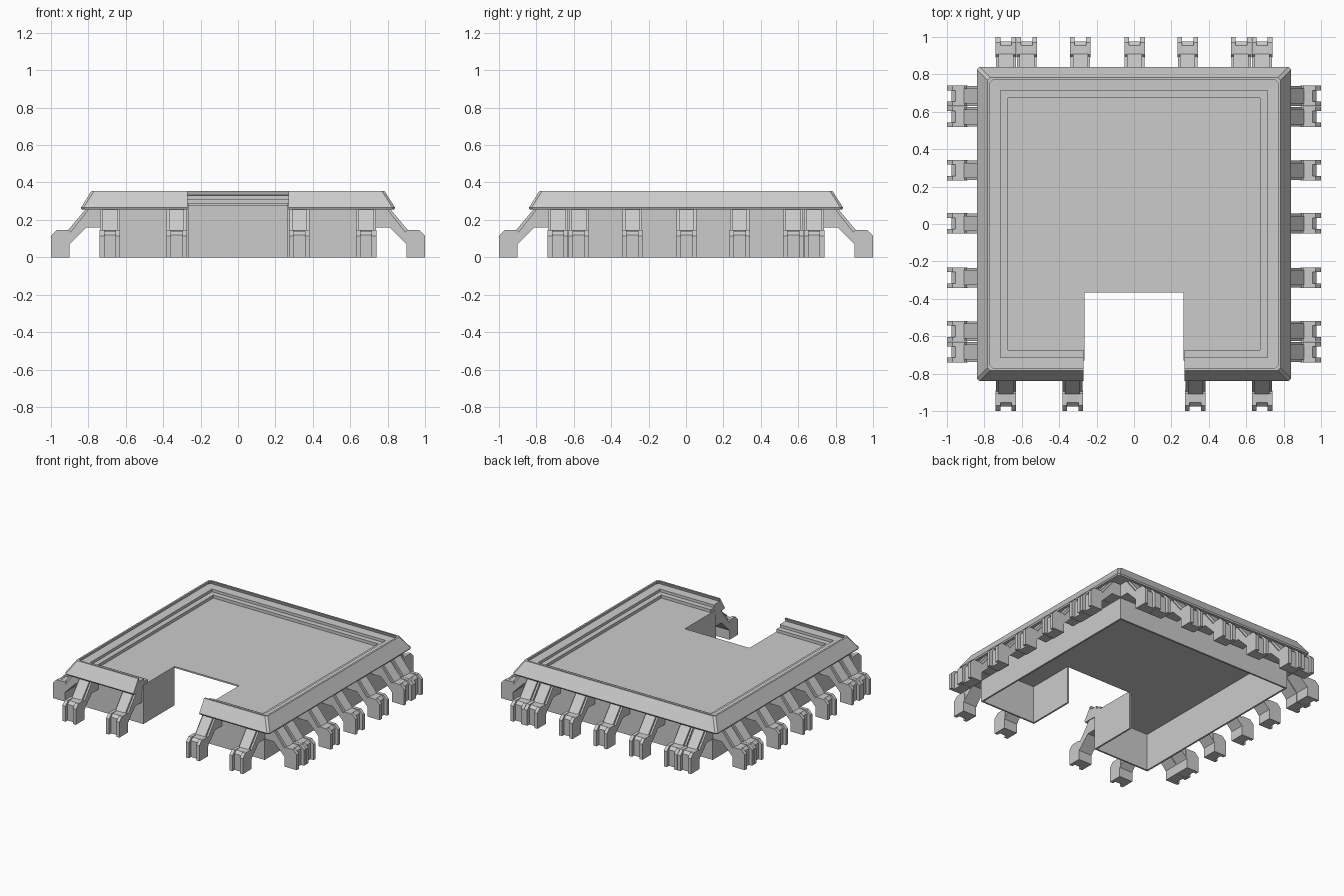
import bpy, bmesh
from math import radians

if "Cube" in bpy.data.objects:
    bpy.data.objects.remove(bpy.data.objects["Cube"])


def finish(bm, name):
    bmesh.ops.recalc_face_normals(bm, faces=bm.faces)
    mesh = bpy.data.meshes.new(name)
    bm.to_mesh(mesh)
    bm.free()
    return mesh


def add(name, mesh):
    ob = bpy.data.objects.new(name, mesh)
    bpy.context.collection.objects.link(ob)
    return ob


def skin(bm, rings):
    """Join successive closed rings of points with quads and cap both ends."""
    vs = [[bm.verts.new(p) for p in r] for r in rings]
    n = len(rings[0])
    for a, b in zip(vs, vs[1:]):
        for j in range(n):
            k = (j + 1) % n
            bm.faces.new((a[j], a[k], b[k], b[j]))
    bm.faces.new(vs[0])
    bm.faces.new(vs[-1])


def u_outline(w, notch, depth):
    """Square outline with a notch in the front edge, starting inside the notch."""
    return [(-notch, depth), (-notch, -w), (-w, -w), (-w, w),
            (w, w), (w, -w), (notch, -w), (notch, depth)]


# Thin skirt walls, open at the back of the notch
outer = u_outline(0.73, 0.265, -0.365)
inner = u_outline(0.717, 0.278, -0.365)
bm = bmesh.new()
skin(bm, [[(*o, 0), (*o, 0.28), (*i, 0.28), (*i, 0)] for o, i in zip(outer, inner)])
add("skirt_wall", finish(bm, "skirt_wall"))

# Deck plate
bm = bmesh.new()
skin(bm, [[(x, y, z) for x, y in outer] for z in (0.277, 0.288)])
add("deck", finish(bm, "deck"))

# Stepped rim swept around the deck, open at the notch
rim_profile = [(0.675, 0.28), (0.725, 0.275), (0.73, 0.255), (0.835, 0.255),
               (0.84, 0.265), (0.783, 0.355), (0.77, 0.355), (0.778, 0.332),
               (0.713, 0.33), (0.713, 0.31), (0.675, 0.31)]


def corner(d):
    return d - (0.014 if d > 0.76 else 0.001)


stations = [
    lambda d: (-0.27, -d), lambda d: (-corner(d), -d), lambda d: (-d, -corner(d)),
    lambda d: (-d, corner(d)), lambda d: (-corner(d), d), lambda d: (corner(d), d),
    lambda d: (d, corner(d)), lambda d: (d, -corner(d)), lambda d: (corner(d), -d),
    lambda d: (0.27, -d)]
bm = bmesh.new()
skin(bm, [[(*s(d), z) for d, z in rim_profile] for s in stations])
add("rim", finish(bm, "rim"))

# One buttress leg: wide web, raised arm and two foot cheeks
web = [(0.72, 0.256), (0.80, 0.256), (0.895, 0.135), (0.91, 0.135), (0.91, 0.06),
       (0.90, 0.07), (0.81, 0.16), (0.72, 0.16)]
arm = [(0.72, 0.257), (0.815, 0.257), (0.91, 0.143), (0.955, 0.14), (0.975, 0.12),
       (0.975, 0), (0.90, 0), (0.90, 0.07), (0.81, 0.16), (0.72, 0.16)]
cheek = [(0.90, 0), (1.0, 0), (1.0, 0.115), (0.97, 0.145), (0.905, 0.145),
         (0.89, 0.13), (0.89, 0.08), (0.90, 0.07)]
bm = bmesh.new()
for profile, y0, y1 in [(web, -0.053, 0.053), (arm, -0.04, 0.04),
                        (cheek, -0.055, -0.03), (cheek, 0.03, 0.055)]:
    skin(bm, [[(d, y, z) for d, z in profile] for y in (y0, y1)])
leg_mesh = finish(bm, "leg")

# Legs around all four sides
full = [-0.685, -0.573, -0.287, 0.003, 0.287, 0.573, 0.685]
front = [-0.685, -0.328, 0.328, 0.685]
for side, angle, offsets in [("right", 0, full), ("back", 90, full),
                             ("left", 180, full), ("front", 270, front)]:
    for i, t in enumerate(offsets):
        leg = add(f"{side}_leg_{i + 1}", leg_mesh)
        leg.rotation_euler.z = radians(angle)
        leg.location = (0, t, 0) if side in ("right", "left") else (t, 0, 0)
